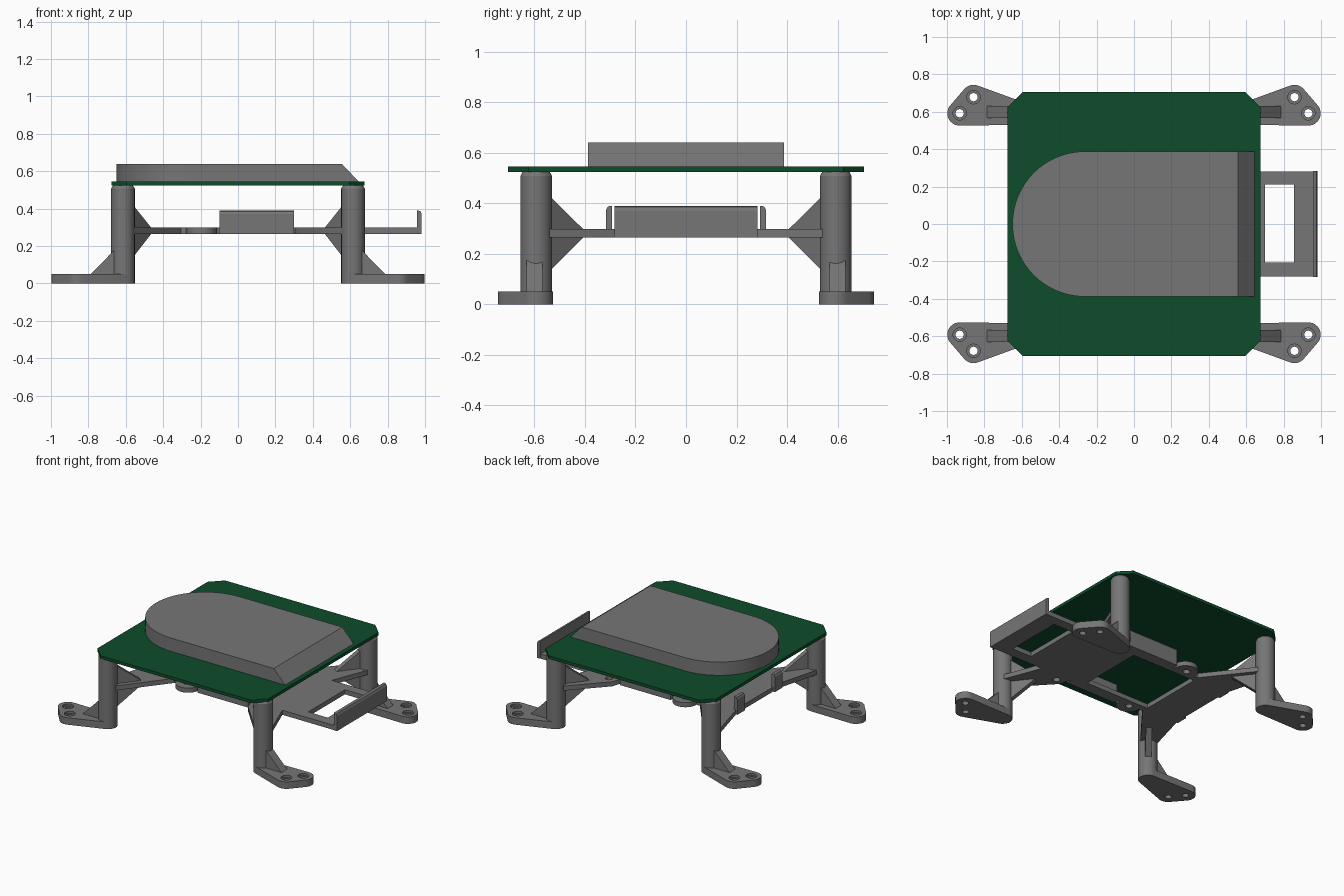
import bpy, bmesh, math
from mathutils import Vector
from mathutils.geometry import convex_hull_2d

if "Cube" in bpy.data.objects:
    bpy.data.objects.remove(bpy.data.objects["Cube"])


def material(name, rgb):
    m = bpy.data.materials.new(name)
    m.diffuse_color = (*rgb, 1)
    m.use_nodes = True
    m.node_tree.nodes["Principled BSDF"].inputs["Base Color"].default_value = m.diffuse_color
    return m


GREY = material("grey plastic", (0.18, 0.18, 0.18))
GREEN = material("board green", (0.004, 0.072, 0.023))


def circle(x, y, r, n=32):
    return [(x + r * math.cos(2 * math.pi * i / n), y + r * math.sin(2 * math.pi * i / n)) for i in range(n)]


def hull(points):
    return [points[i] for i in convex_hull_2d([Vector(p) for p in points])]


def rect(x0, x1, y0, y1):
    return [(x0, y0), (x1, y0), (x1, y1), (x0, y1)]


def add_prism(bm, pts, lo, hi, place=lambda u, v, w: (u, v, w), inset=None):
    """Extrude a 2D outline from lo to hi; inset(u, v) may move the top outline."""
    a = [bm.verts.new(place(u, v, lo)) for u, v in pts]
    b = [bm.verts.new(place(*(inset(u, v) if inset else (u, v)), hi)) for u, v in pts]
    n = len(pts)
    bm.faces.new(a)
    bm.faces.new(b[::-1])
    for i in range(n):
        bm.faces.new((a[i], a[(i + 1) % n], b[(i + 1) % n], b[i]))


def finish(name, bm, mat):
    bmesh.ops.recalc_face_normals(bm, faces=bm.faces[:])
    me = bpy.data.meshes.new(name)
    bm.to_mesh(me)
    bm.free()
    ob = bpy.data.objects.new(name, me)
    bpy.context.collection.objects.link(ob)
    me.materials.append(mat)
    return ob


def prism(name, pts, lo, hi, mat=GREY, **kw):
    bm = bmesh.new()
    add_prism(bm, pts, lo, hi, **kw)
    return finish(name, bm, mat)


def boolean(ob, other, op):
    """Apply a boolean and delete the helper."""
    bpy.context.view_layer.objects.active = ob
    m = ob.modifiers.new("cut", 'BOOLEAN')
    m.operation, m.object, m.solver = op, other, 'EXACT'
    bpy.ops.object.modifier_apply(modifier=m.name)
    bpy.data.objects.remove(other)


def smooth(ob):
    bpy.ops.object.select_all(action='DESELECT')
    ob.select_set(True)
    bpy.context.view_layer.objects.active = ob
    bpy.ops.object.shade_smooth_by_angle(angle=math.radians(30))


CX, CY = 0.615, 0.593          # column centre
T0, T1 = 0.265, 0.298          # tray plate heights

# Circuit board with clipped corners
bx, by, c = 0.677, 0.705, 0.082
corners = [(sx * px, sy * py) for sx in (1, -1) for sy in (1, -1) for px, py in ((bx, by - c), (bx - c, by))]
prism("circuit_board", hull(corners), 0.523, 0.545, GREEN)

# Raised block: round left end, sloped right end
outline = hull(circle(-0.262, 0, 0.388, 72) + [(0.645, -0.388), (0.645, 0.388)])
smooth(prism("top_block", outline, 0.545, 0.64, inset=lambda u, v: (min(u, 0.555), v)))

# Four legs: column, foot, foot rib, arm gusset
for sx, sy, tag in ((1, 1, "back_right"), (-1, 1, "back_left"), (1, -1, "front_right"), (-1, -1, "front_left")):
    flat = lambda u, v, w: (sx * u, sy * v, w)
    col = bmesh.new()
    add_prism(col, circle(CX, CY, 0.063), 0, 0.508, flat)
    add_prism(col, circle(CX, CY, 0.063), 0.508, 0.523, flat,
              inset=lambda u, v: (CX + (u - CX) * 0.86, CY + (v - CY) * 0.86))
    smooth(finish(tag + "_column", col, GREY))

    holes = ((0.858, 0.678), (0.932, 0.592))
    pts = circle(CX, CY, 0.063)
    for h in holes:
        pts += circle(*h, 0.066)
    foot = prism(tag + "_foot", hull(pts), 0, 0.05, place=flat)
    for h in holes:
        boolean(foot, prism("cutter", circle(*h, 0.022, 20), -0.1, 0.1, place=flat), 'DIFFERENCE')
        boolean(foot, prism("cutter", circle(*h, 0.036, 20), 0.035, 0.1, place=flat), 'DIFFERENCE')
    smooth(foot)

    prism(tag + "_foot_rib", [(0.62, 0.04), (0.8, 0.04), (0.787, 0.05), (0.665, 0.175), (0.62, 0.175)],
          0.568, 0.632, place=lambda u, v, w: (sx * u, sy * w, v))
    d = Vector((-0.135, -0.173)).normalized()

    def along(u, v, w):
        return (sx * (CX + d.x * u - d.y * w), sy * (CY + d.y * u + d.x * w), v)
    prism(tag + "_arm_gusset", [(0.03, 0.445), (0.22, T1), (0.22, T0), (0.03, 0.115)], -0.02, 0.02, place=along)

# Battery tray plate: body, arms and bosses merged, then windows and holes cut
tray = prism("tray_plate", [(-0.57, -0.24), (-0.5, -0.28), (0.98, -0.28), (0.98, 0.28), (-0.5, 0.28), (-0.57, 0.24)], T0, T1)
for sy in (1, -1):
    for pts in (hull(circle(-CX, sy * CY, 0.05) + [(-0.565, sy * 0.22), (-0.29, sy * 0.26)]),
                hull(circle(CX, sy * CY, 0.05) + [(0.54, sy * 0.26), (0.3, sy * 0.26), (0.33, sy * 0.36)]),
                circle(-0.195, sy * 0.285, 0.083),
                rect(-0.1, 0.3, min(sy * 0.2, sy * 0.316), max(sy * 0.2, sy * 0.316))):
        boolean(tray, prism("piece", pts, T0, T1), 'UNION')
cuts = [rect(-0.31, 0.2, -0.235, 0.235), rect(0.7, 0.855, -0.205, 0.21)]
for sy in (1, -1):
    cuts += [circle(-0.2, sy * 0.29, 0.024, 20), circle(0.38, sy * 0.33, 0.024, 20)]
for pts in cuts:
    boolean(tray, prism("cutter", pts, 0, 0.5), 'DIFFERENCE')
smooth(tray)

# Upright stops around the tray, with an eased outer top edge
lip = [(0, T0), (0.025, T0), (0.025, 0.372), (0.018, 0.386), (0.008, 0.39), (0, 0.39)]
prism("right_end_stop", lip, -0.283, 0.283, place=lambda u, v, w: (0.957 + u, w, v))
for sy, side in ((1, "back"), (-1, "front")):
    prism(side + "_side_clip", lip, -0.1, 0.3, place=lambda u, v, w: (w, sy * (0.292 + u), v))
    prism(side + "_left_stop", lip, 0.17, 0.255, place=lambda u, v, w: (-0.56 - u, sy * w, v))
